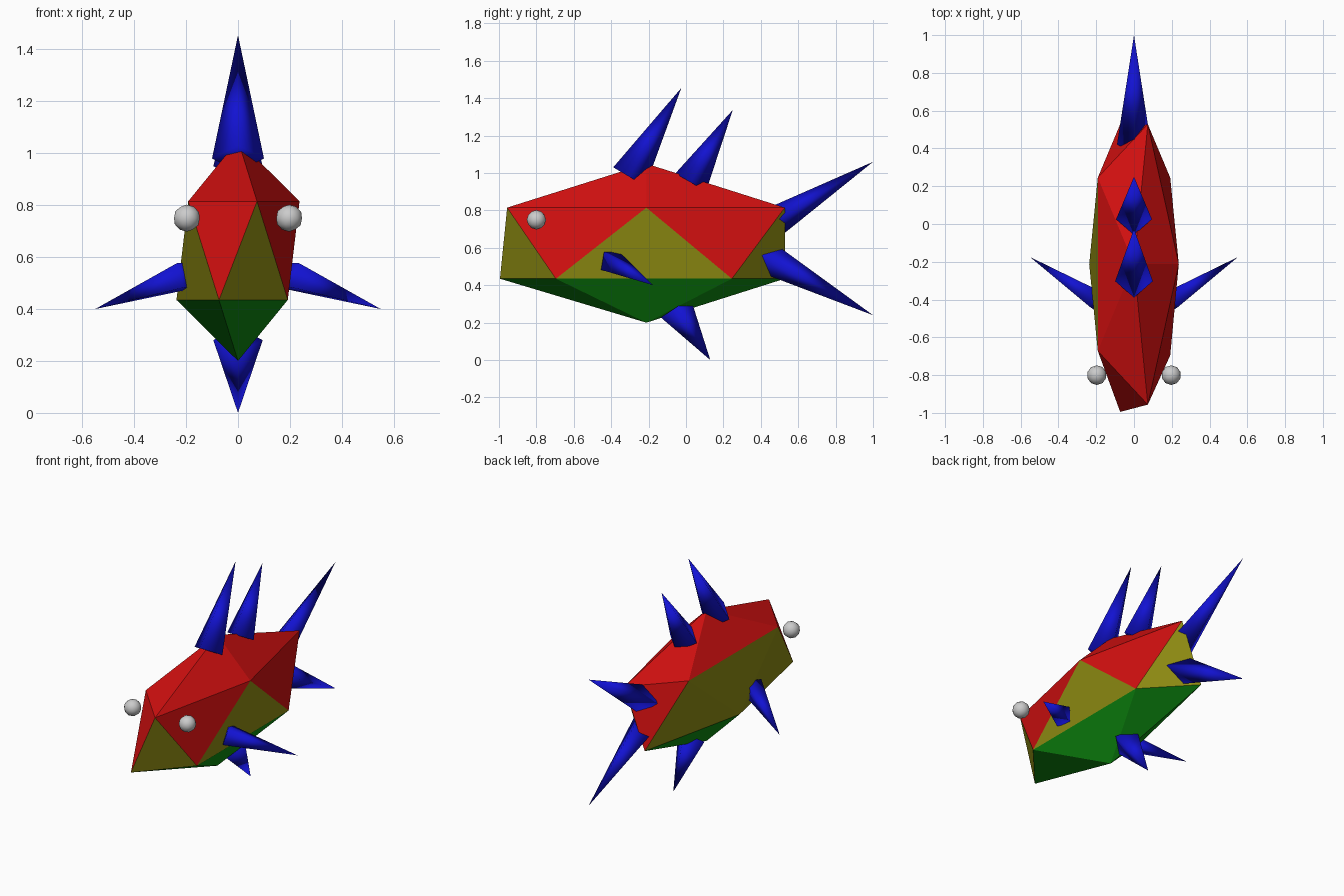
import bpy, bmesh
from math import radians
from mathutils import Vector, Matrix

if "Cube" in bpy.data.objects:
    bpy.data.objects.remove(bpy.data.objects["Cube"])


def material(name, rgb):
    m = bpy.data.materials.new(name)
    m.diffuse_color = (*rgb, 1)
    m.use_nodes = True
    m.node_tree.nodes["Principled BSDF"].inputs["Base Color"].default_value = m.diffuse_color
    return m


RED = material("red", (0.64, 0.005, 0.005))
YELLOW = material("yellow", (0.27, 0.26, 0.006))
GREEN = material("green", (0.005, 0.30, 0.006))
BLUE = material("blue", (0.006, 0.006, 0.64))


def finish(bm, name, mats=(), smooth=False):
    for f in bm.faces:
        f.smooth = smooth
    mesh = bpy.data.meshes.new(name)
    bm.to_mesh(mesh)
    bm.free()
    for m in mats:
        mesh.materials.append(m)
    obj = bpy.data.objects.new(name, mesh)
    bpy.context.collection.objects.link(obj)
    return obj


def fin(name, base, tip, radius, spin=0):
    """Four-sided spike running from base centre to tip."""
    base, tip = Vector(base), Vector(tip)
    d = tip - base
    mat = (Matrix.Translation((base + tip) / 2)
           @ d.to_track_quat('Z', 'Y').to_matrix().to_4x4()
           @ Matrix.Rotation(radians(spin), 4, 'Z'))
    bm = bmesh.new()
    bmesh.ops.create_cone(bm, cap_ends=True, segments=4, radius1=radius,
                          radius2=0, depth=d.length, matrix=mat)
    bmesh.ops.remove_doubles(bm, verts=bm.verts, dist=1e-5)
    finish(bm, name, [BLUE], True)


# Body: stretched icosahedron, lower front pushed slightly forward
bm = bmesh.new()
bmesh.ops.create_icosphere(bm, subdivisions=1, radius=1)
for f in bm.faces:
    up = sum(v.co.z > 0 for v in f.verts)
    c = f.calc_center_median()
    if up == 0:
        f.material_index = 2                      # belly
    elif up == 1 or (up == 2 and c.x < -0.5 and abs(c.y) < 0.1):
        f.material_index = 1                      # flanks
for v in bm.verts:
    sy = 0.87
    if v.co.y < -0.1:
        sy = 0.875 if v.co.z > 0 else 0.92
    v.co = Vector((v.co.x * 0.265, v.co.y * sy - 0.212, v.co.z * 0.425 + 0.625))
finish(bm, "body", [RED, YELLOW, GREEN])

# Back, tail and belly fins on the centre line
fin("front_back_fin", (0, -0.303, 0.98), (0, -0.025, 1.455), 0.1)
fin("rear_back_fin", (0, 0.025, 0.95), (0, 0.25, 1.337), 0.095)
fin("upper_tail_fin", (0, 0.421, 0.708), (0, 1.0, 1.06), 0.09)
fin("lower_tail_fin", (0, 0.408, 0.56), (0, 1.0, 0.24), 0.09)
fin("belly_fin", (0, -0.055, 0.28), (0, 0.13, 0), 0.095)

# Paired side fins and eyes
for side, s in (("right", 1), ("left", -1)):
    fin(side + "_side_fin", (s * 0.195, -0.405, 0.53),
        (s * 0.55, -0.175, 0.4), 0.07, 45)
    bm = bmesh.new()
    bmesh.ops.create_icosphere(bm, subdivisions=2, radius=0.052,
                               matrix=Matrix.Translation((s * 0.197, -0.8, 0.75)))
    finish(bm, side + "_eye", smooth=True)
